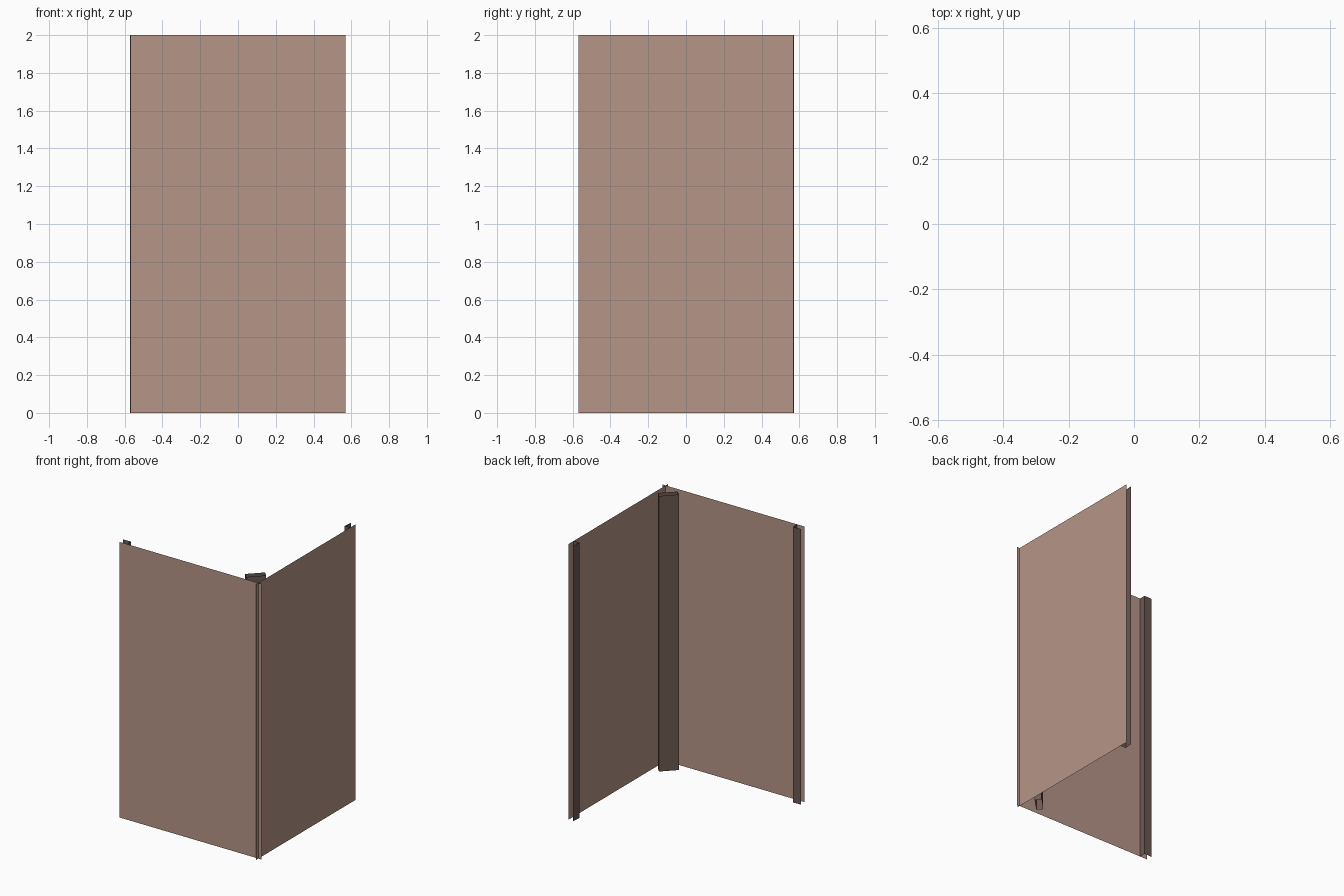
import bpy

if "Cube" in bpy.data.objects:
    bpy.data.objects.remove(bpy.data.objects["Cube"])

H = 2.0  # common height


def make_material(name, rgb):
    m = bpy.data.materials.new(name)
    m.diffuse_color = (*rgb, 1.0)
    m.use_nodes = True
    m.node_tree.nodes["Principled BSDF"].inputs["Base Color"].default_value = m.diffuse_color
    return m


clay = make_material("light_brown", (0.46, 0.30, 0.245))
dark = make_material("dark_brown", (0.155, 0.10, 0.085))


def sheet(name, path, mat, closed=False):
    """Raise a plan outline into thin upright sheet walls."""
    n = len(path)
    verts = [(x, y, z) for z in (0.0, H) for x, y in path]
    faces = [(i, (i + 1) % n, n + (i + 1) % n, n + i)
             for i in range(n if closed else n - 1)]
    me = bpy.data.meshes.new(name)
    me.from_pydata(verts, [], faces)
    me.materials.append(mat)
    ob = bpy.data.objects.new(name, me)
    bpy.context.collection.objects.link(ob)
    return ob


# two wall panels crossing just before their ends at the corner
sheet("front_panel", [(-0.57, -0.545), (0.57, -0.545)], clay)
sheet("side_panel", [(0.545, -0.57), (0.545, 0.57)], clay)

# angle strips stiffening the free edges
sheet("front_edge_strip", [(-0.51, -0.545), (-0.51, -0.497), (-0.573, -0.50)], dark)
sheet("side_edge_strip", [(0.545, 0.51), (0.50, 0.51), (0.506, 0.573)], dark)

# hollow diagonal post behind the corner
sheet("corner_post", [(0.393, -0.48), (0.427, -0.512),
                      (0.519, -0.419), (0.487, -0.385)], dark, closed=True)
